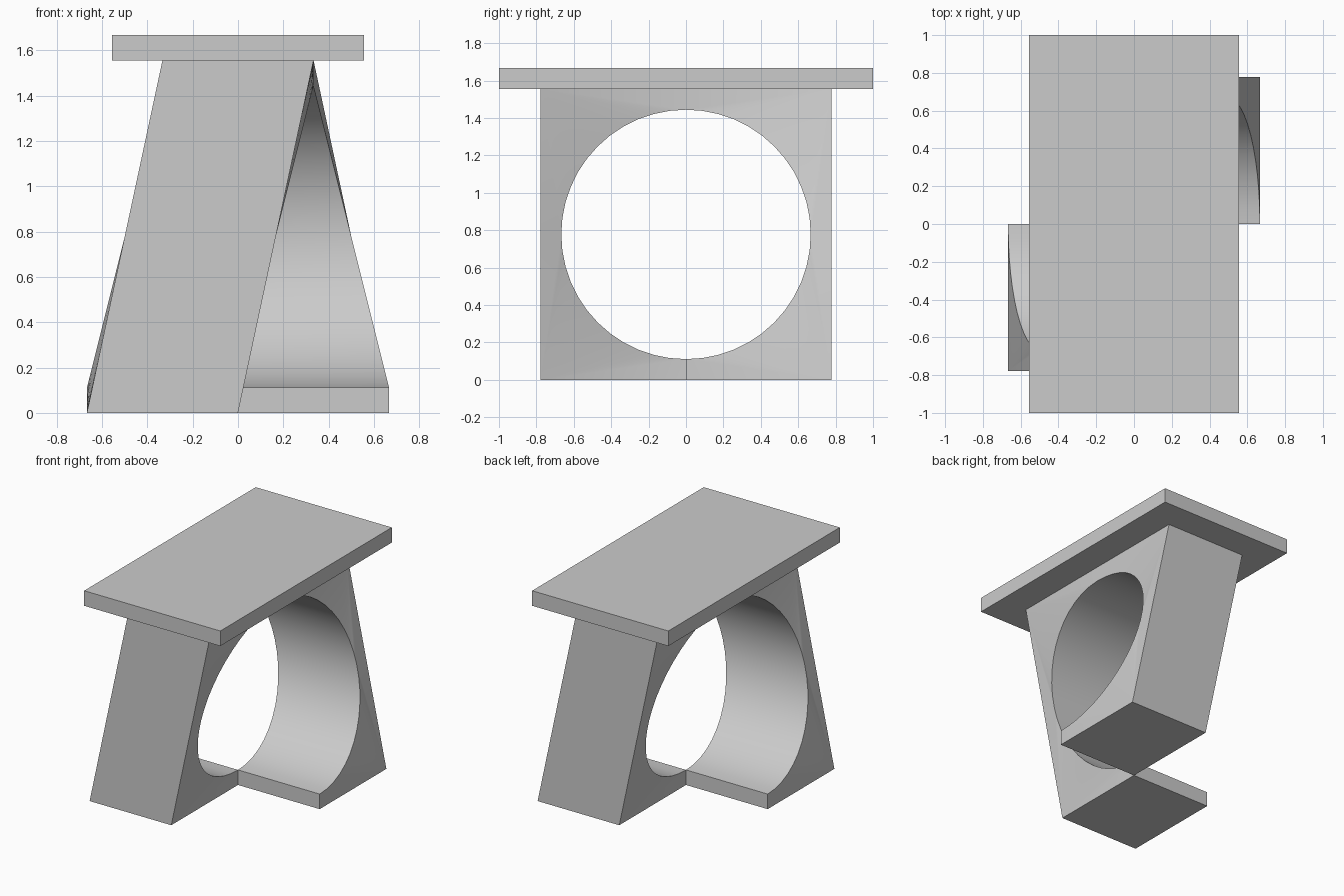
import bpy, bmesh, math
from mathutils import Matrix

if "Cube" in bpy.data.objects:
    bpy.data.objects.remove(bpy.data.objects["Cube"])

U = 1 / 9
HALF_Y, TOP, MID, RAD = 7 * U, 14 * U, 7 * U, 6 * U
SEG = 12  # segments per quarter circle


def finish(name, bm):
    me = bpy.data.meshes.new(name)
    bm.to_mesh(me)
    bm.free()
    ob = bpy.data.objects.new(name, me)
    bpy.context.collection.objects.link(ob)
    return ob


# Splayed legs: one leaning half with half of the round opening, then turned 180 degrees
bm = bmesh.new()


def pair(y, z, lean):
    """Left and right vertex; lean runs 0 (floor) to 1 (top)."""
    c = -3 * U * (1 - lean)
    return [bm.verts.new((c + s * 3 * U, y, z)) for s in (-1, 1)]


rim = []
for i in range(2 * SEG + 1):
    a = math.pi * i / (2 * SEG)
    h = -math.cos(a)
    rim.append(pair(-RAD * math.sin(a), MID + RAD * h, (h + 1) / 2))
outer = [pair(0, 0, 0), pair(-HALF_Y, 0, 0), pair(-HALF_Y, MID, 0.5),
         pair(-HALF_Y, TOP, 1), pair(0, TOP, 1)]


def wall(p, q):
    return bm.faces.new((p[0], q[0], q[1], p[1]))


for p, q in zip(rim, rim[1:]):
    wall(p, q)
for p, q in zip(outer[:3], outer[1:3]):
    wall(p, q)
wall(outer[2], outer[3])
hidden = [wall(outer[3], outer[4]), wall(outer[4], rim[-1])]
wall(outer[0], rim[0])
for s in (0, 1):
    for i in range(2 * SEG):  # side fans from the corners to the rim
        corner = outer[1] if i < SEG else outer[3]
        bm.faces.new((corner[s], rim[i][s], rim[i + 1][s]))
    for a, b, c in ((outer[0], outer[1], rim[0]), (outer[1], outer[2], rim[SEG]),
                    (outer[2], outer[3], rim[SEG]), (outer[3], outer[4], rim[-1])):
        bm.faces.new((a[s], b[s], c[s]))
bmesh.ops.recalc_face_normals(bm, faces=bm.faces[:])
bmesh.ops.delete(bm, geom=hidden, context='FACES_ONLY')
dup = bmesh.ops.duplicate(bm, geom=bm.verts[:] + bm.edges[:] + bm.faces[:])
bmesh.ops.rotate(bm, verts=[g for g in dup["geom"] if isinstance(g, bmesh.types.BMVert)],
                 cent=(0, 0, 0), matrix=Matrix.Rotation(math.pi, 3, 'Z'))
bmesh.ops.remove_doubles(bm, verts=bm.verts[:], dist=1e-4)
legs = finish("splayed_legs", bm)
bpy.context.view_layer.objects.active = legs
legs.select_set(True)
bpy.ops.object.shade_smooth_by_angle(angle=math.radians(32))

# Flat top slab
bm = bmesh.new()
bmesh.ops.create_cube(bm, size=1)
bmesh.ops.scale(bm, verts=bm.verts, vec=(10 * U, 2, U))
bmesh.ops.translate(bm, verts=bm.verts, vec=(0, 0, TOP + U / 2))
finish("top_slab", bm)
